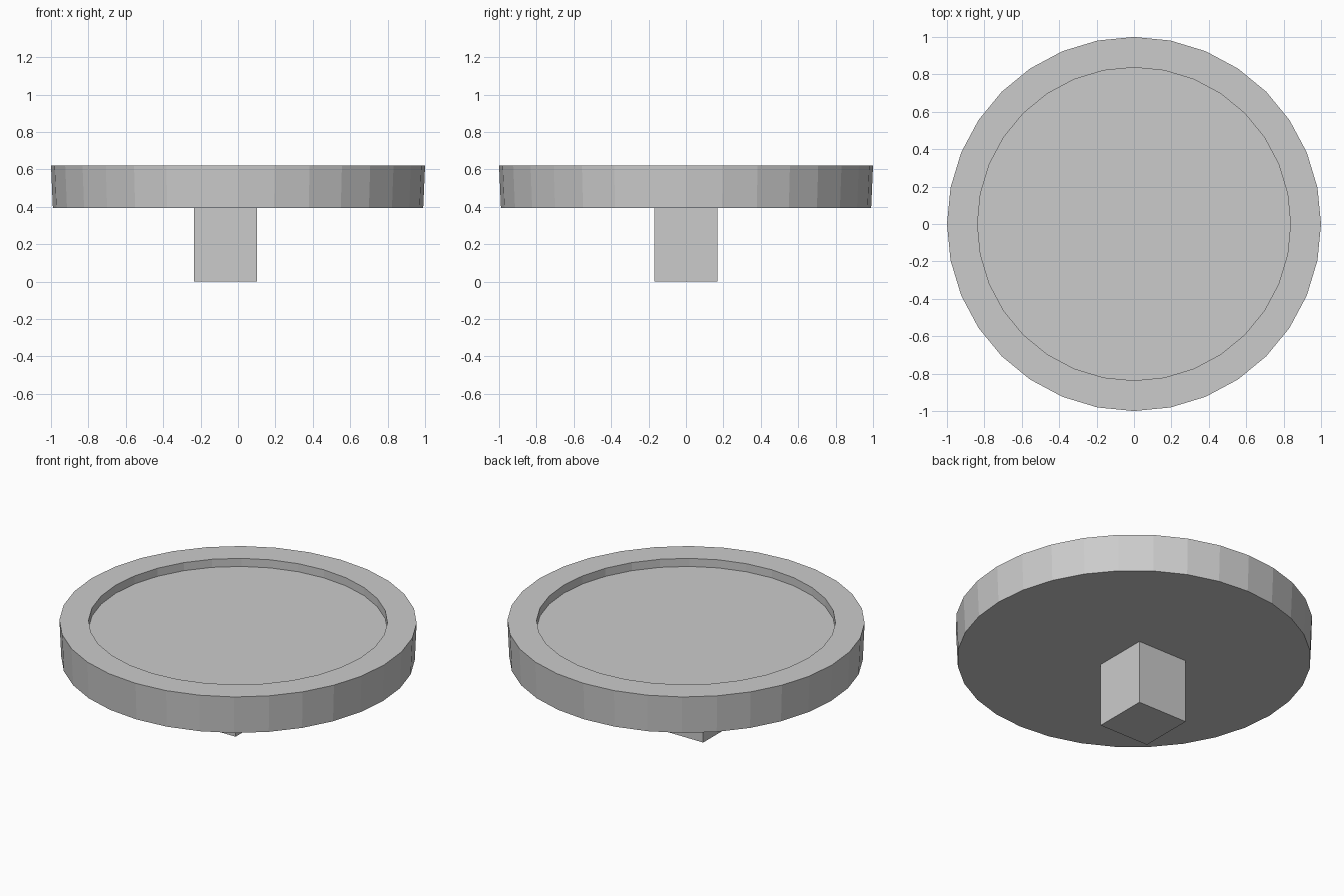
import bpy, bmesh, math

if "Cube" in bpy.data.objects:
    bpy.data.objects.remove(bpy.data.objects["Cube"])

SIDES = 32


def add_object(name, bm):
    bmesh.ops.recalc_face_normals(bm, faces=bm.faces)
    mesh = bpy.data.meshes.new(name)
    bm.to_mesh(mesh)
    bm.free()
    obj = bpy.data.objects.new(name, mesh)
    bpy.context.collection.objects.link(obj)
    return obj


def ring(bm, radius, z):
    return [bm.verts.new((radius * math.cos(a), radius * math.sin(a), z))
            for a in (2 * math.pi * i / SIDES for i in range(SIDES))]


# Round tray top: slightly flared wall, flat rim, shallow recess
bm = bmesh.new()
profile = [(0.99, 0.393), (1.0, 0.62), (0.837, 0.62), (0.837, 0.57)]
rings = [ring(bm, r, z) for r, z in profile]
for low, high in zip(rings, rings[1:]):
    for i in range(SIDES):
        j = (i + 1) % SIDES
        bm.faces.new((low[i], low[j], high[j], high[i]))
bm.faces.new(rings[0])   # underside
bm.faces.new(rings[-1])  # recess floor
add_object("tray_top", bm)

# Square pedestal, set a little off centre, without a hidden top face
bm = bmesh.new()
bmesh.ops.create_cube(bm, size=1)
bmesh.ops.scale(bm, vec=(0.338, 0.338, 0.393), verts=bm.verts)
bmesh.ops.translate(bm, vec=(-0.067, 0, 0.1965), verts=bm.verts)
pedestal = add_object("pedestal", bm)
